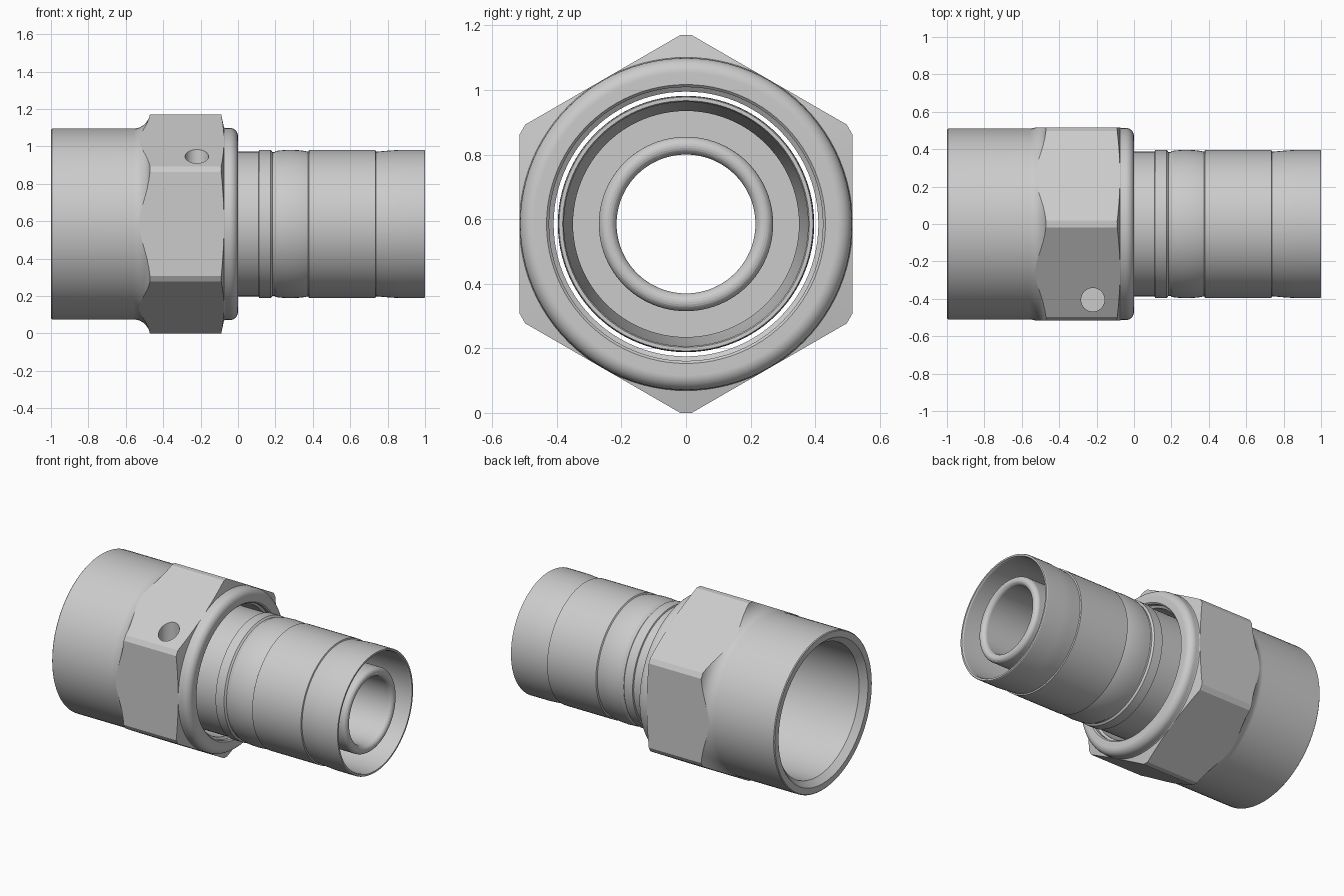
import bpy, bmesh
from math import sin, cos, pi, radians, tan

if "Cube" in bpy.data.objects:
    bpy.data.objects.remove(bpy.data.objects["Cube"])

AXIS_Z = 0.585
SEG = 96


def arc(cx, cr, rad, a0, a1, n=8):
    angles = [radians(a0 + (a1 - a0) * i / n) for i in range(n + 1)]
    return [(cx + rad * cos(a), cr + rad * sin(a)) for a in angles]


def make_object(name, bm):
    bmesh.ops.recalc_face_normals(bm, faces=bm.faces[:])
    mesh = bpy.data.meshes.new(name)
    bm.to_mesh(mesh)
    bm.free()
    obj = bpy.data.objects.new(name, mesh)
    bpy.context.collection.objects.link(obj)
    return obj


def lathe(name, profile):
    """Revolve a closed (x, radius) outline about the horizontal axis."""
    bm = bmesh.new()
    rings = []
    for i in range(SEG):
        a = 2 * pi * i / SEG
        rings.append([bm.verts.new((x, r * cos(a), AXIS_Z + r * sin(a))) for x, r in profile])
    n = len(profile)
    for i in range(SEG):
        p, q = rings[i], rings[(i + 1) % SEG]
        for j in range(n):
            k = (j + 1) % n
            bm.faces.new((p[j], p[k], q[k], q[j]))
    return make_object(name, bm)


def prism(name, outline, lo, hi, place):
    """Extrude a 2D outline from lo to hi; place maps (u, v, depth) to xyz."""
    bm = bmesh.new()
    a = [bm.verts.new(place(u, v, lo)) for u, v in outline]
    b = [bm.verts.new(place(u, v, hi)) for u, v in outline]
    n = len(outline)
    bm.faces.new(a)
    bm.faces.new(b)
    for i in range(n):
        j = (i + 1) % n
        bm.faces.new((a[i], a[j], b[j], b[i]))
    return make_object(name, bm)


def boolean(obj, cutter, operation):
    cutter.hide_render = True
    mod = obj.modifiers.new(operation.title(), 'BOOLEAN')
    mod.operation = operation
    mod.solver = 'EXACT'
    mod.object = cutter
    bpy.context.view_layer.objects.active = obj
    bpy.ops.object.modifier_apply(modifier=mod.name)
    bpy.data.objects.remove(cutter)


def smooth(obj):
    bpy.ops.object.select_all(action='DESELECT')
    obj.select_set(True)
    bpy.context.view_layer.objects.active = obj
    bpy.ops.object.shade_smooth_by_angle(angle=radians(15))
    mod = obj.modifiers.new('Flat face normals', 'WEIGHTED_NORMAL')
    mod.keep_sharp = True


# Nut: hollow sleeve with a bulge that is trimmed to a hexagon
nut = lathe("hex_nut",
            [(-1, .465), (-1, .505), (-.995, .51)]
            + arc(-.56, .60, .09, -90, 0)
            + [(-.47, .63), (-.099, .63), (-.075, .516), (-.07, .514)]
            + arc(-.045, .469, .045, 90, 0)
            + [(0, .432), (-.008, .424), (-.03, .424), (-.04, .41),
               (-.30, .41), (-.32, .43), (-.96, .43)])

# Hexagon with clipped corners
FLAT, CLIP = .5155, .585
half = (FLAT / cos(pi / 6) - CLIP) * tan(pi / 3)
hexagon = []
for k in range(6):
    c = pi / 6 + k * pi / 3
    for s in (-half, half):
        hexagon.append((CLIP * cos(c) - s * sin(c), CLIP * sin(c) + s * cos(c)))
boolean(nut, prism("hex_cutter", hexagon, -1.1, .1,
                   lambda u, v, d: (d, u, AXIS_Z + v)), 'INTERSECT')

# Blind hole drilled down into one upper flat
circle = [(.063 * cos(2 * pi * i / 32), .063 * sin(2 * pi * i / 32)) for i in range(32)]
boolean(nut, prism("hole_cutter", circle, .82, 1.2,
                   lambda u, v, d: (-.22 + u, -.405 + v, d)), 'DIFFERENCE')
smooth(nut)

# Tube: stepped outer sleeve and inner rounded spigot around one through bore
tube = lathe("stepped_tube",
             [(-.30, .215), (-.30, .37), (-.28, .387), (.11, .387), (.113, .395),
              (.175, .395), (.185, .384), (.193, .384), (.205, .391), (.24, .395),
              (.28, .397), (.32, .395), (.355, .391), (.37, .387), (.375, .387),
              (.38, .395), (.735, .395), (.738, .387), (.745, .387), (.80, .392),
              (.86, .396), (.995, .396), (1, .393), (1, .382), (.99, .378),
              (.72, .375), (.55, .35), (.50, .35), (.50, .27)]
             + arc(.945, .2425, .0275, 90, -90, 12))
smooth(tube)
